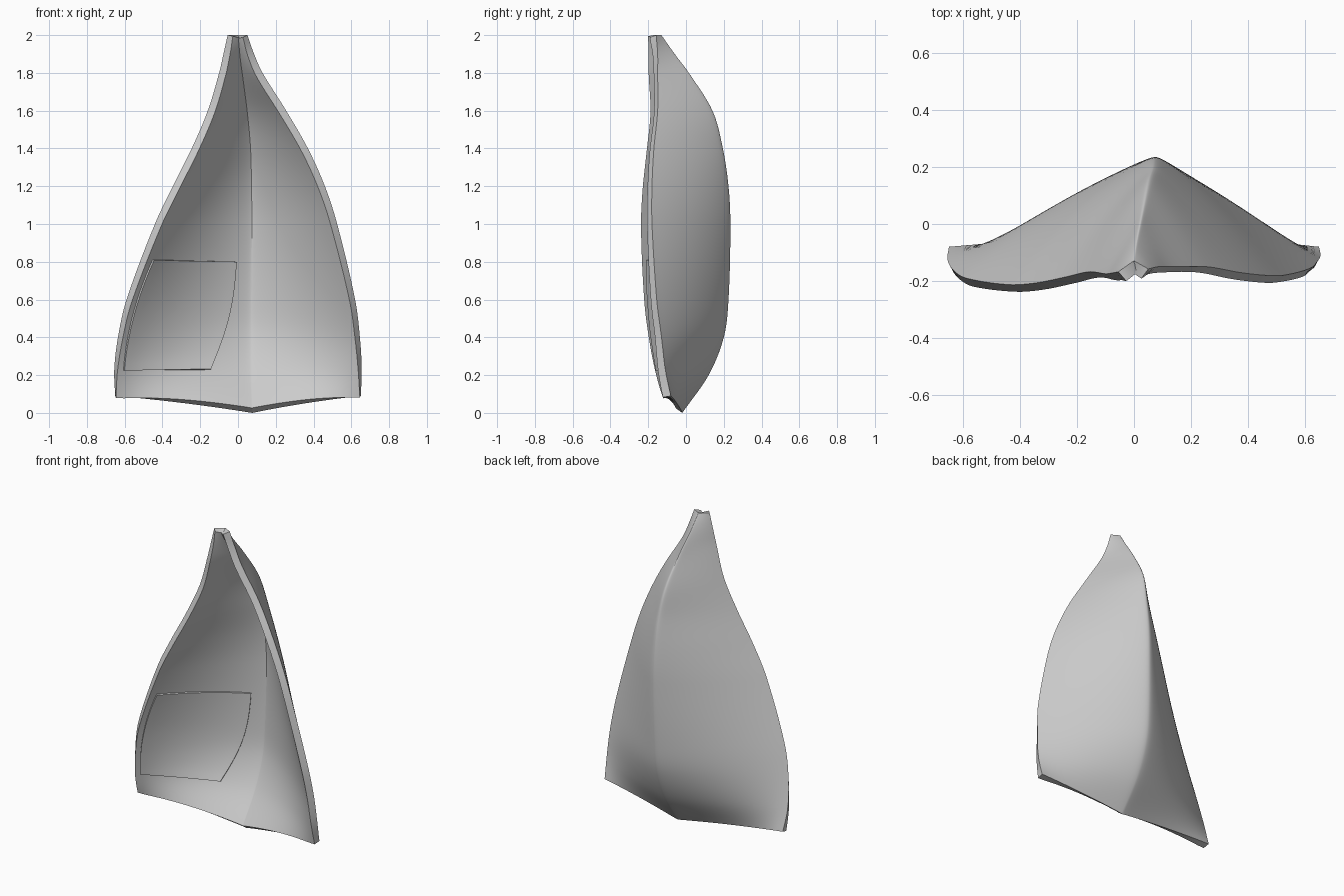
import bpy, math
from mathutils import Vector
from mathutils.bvhtree import BVHTree

if "Cube" in bpy.data.objects:
    bpy.data.objects.remove(bpy.data.objects["Cube"])

# Key sections of the back skin:
# z, left edge x y, right edge x y, ridge x y, panel bulge
KEYS = [
    (0.0, -.65, -.08, .65, -.08, .075, -.02, 0.0),
    (0.2, -.655, -.125, .655, -.11, .07, .12, .02),
    (0.4, -.635, -.162, .645, -.13, .07, .2, .035),
    (0.6, -.59, -.19, .62, -.155, .07, .225, .045),
    (1.0, -.44, -.213, .525, -.18, .075, .235, .05),
    (1.2, -.345, -.207, .46, -.18, .073, .225, .045),
    (1.4, -.245, -.187, .37, -.17, .068, .195, .03),
    (1.6, -.16, -.168, .255, -.15, .05, .14, .015),
    (1.8, -.1, -.175, .13, -.15, .025, .015, 0.0),
    (1.9, -.077, -.172, .085, -.15, .01, -.06, 0.0),
    (2.0, -.055, -.168, .05, -.158, 0.0, -.13, 0.0),
]
ROWS, COLS = 64, 24


def section(z):
    """Cubic Hermite blend between the key sections."""
    n = len(KEYS)
    i = max(k for k in range(n - 1) if KEYS[k][0] <= z + 1e-9)
    a, b = KEYS[i], KEYS[i + 1]
    p, q = KEYS[max(i - 1, 0)], KEYS[min(i + 2, n - 1)]
    h = b[0] - a[0]
    t = (z - a[0]) / h
    out = []
    for k in range(1, 8):
        ma = (b[k] - p[k]) / (b[0] - p[0]) * h
        mb = (q[k] - a[k]) / (q[0] - a[0]) * h
        out.append((2*t**3 - 3*t*t + 1) * a[k] + (t**3 - 2*t*t + t) * ma
                   + (3*t*t - 2*t**3) * b[k] + (t**3 - t*t) * mb)
    return out


def soft(s, r=.04):
    """0..1 ramp with a rounded start, which softens the ridge."""
    return (math.hypot(s, r) - r) / (math.hypot(1, r) - r)


def grid_object(name, rows, thickness, offset):
    w = len(rows[0])
    faces = [(i*w + j, (i+1)*w + j, (i+1)*w + j + 1, i*w + j + 1)
             for i in range(len(rows) - 1) for j in range(w - 1)]
    me = bpy.data.meshes.new(name)
    me.from_pydata([p for r in rows for p in r], [], faces)
    ob = bpy.data.objects.new(name, me)
    bpy.context.collection.objects.link(ob)
    m = ob.modifiers.new("thickness", 'SOLIDIFY')
    m.thickness, m.offset = thickness, offset
    bpy.ops.object.select_all(action='DESELECT')
    ob.select_set(True)
    bpy.context.view_layer.objects.active = ob
    bpy.ops.object.modifier_apply(modifier=m.name)
    bpy.ops.object.shade_smooth_by_angle(angle=math.radians(35))
    return ob


# Curved V-shaped shell
rows = []
for i in range(ROWS + 1):
    z = 2 * i / ROWS
    xl, yl, xr, yr, xc, yc, bulge = section(z)
    row = []
    for j in range(-COLS, COLS + 1):
        s = (abs(j) / COLS) ** 1.4
        xe, ye, b = (xl, yl, bulge) if j < 0 else (xr, yr, bulge * .7)
        t = soft(s)
        lift = .09 * max(0, 1 - z / .5) ** 2 * s * (1.3 - .3 * s)
        row.append((xc + (xe - xc) * s,
                    yc + (ye - yc) * t + b * 4 * t * (1 - t), z + lift))
    rows.append(row)
shell = grid_object("shell", rows, .043, -1)

# Patch standing slightly proud of the inner face of the left panel
tree = BVHTree.FromPolygons([v.co for v in shell.data.vertices],
                            [p.vertices for p in shell.data.polygons])
rows = []
for i in range(17):
    v = i / 16
    left = -.605 + .155 * v + .11 * v * (v - 1)
    right = -.145 + .135 * v + .03 * math.sin(math.pi * v)
    row = []
    for j in range(17):
        u = j / 16
        x = left + (right - left) * u
        z = .225 + .005 * u + v * (.585 - .015 * u)
        hit = tree.ray_cast(Vector((x, -2, z)), Vector((0, 1, 0)))[0]
        if hit is None:
            hit = tree.find_nearest(Vector((x, -.2, z)))[0]
        row.append((x, hit.y - .004, z))
    rows.append(row)
grid_object("patch", rows, .016, 0)
